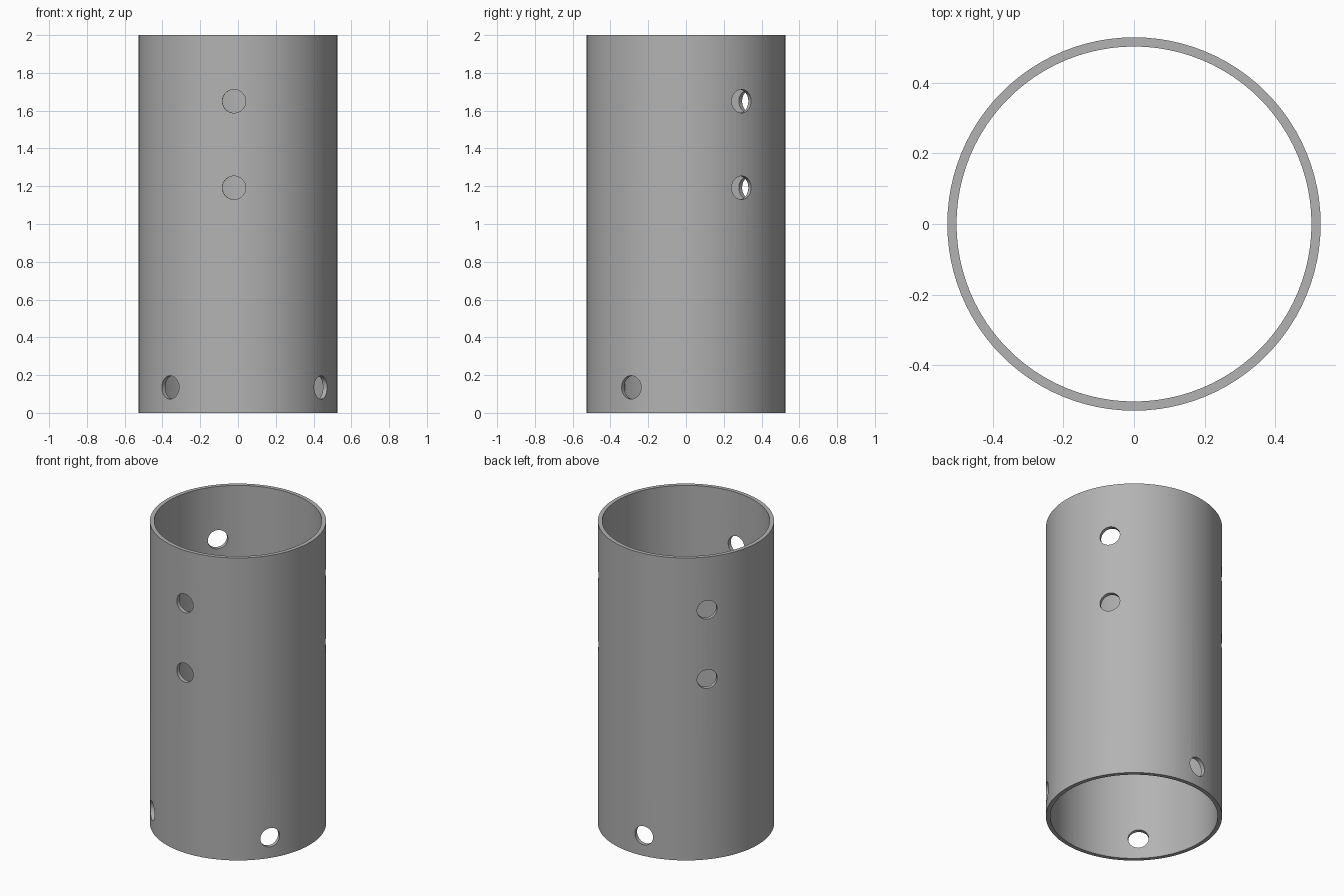
import bpy
import bmesh
from math import radians
from mathutils import Matrix, Vector

cube = bpy.data.objects.get("Cube")
if cube:
    bpy.data.objects.remove(cube, do_unlink=True)

OUTER, INNER, HEIGHT = 0.528, 0.502, 2.0
SEGMENTS = 96

# Hole heights, and the directions they face in degrees from +x
HOLE_ROWS = [
    (1.65, (-92.3, 34, 139)),
    (1.192, (-92.3, 34, 139)),
    (0.135, (-133, -33.5, 96.3)),
]
HOLE_RADIUS = 0.062


def make_object(name, bm):
    bmesh.ops.recalc_face_normals(bm, faces=bm.faces)
    mesh = bpy.data.meshes.new(name)
    bm.to_mesh(mesh)
    bm.free()
    obj = bpy.data.objects.new(name, mesh)
    bpy.context.collection.objects.link(obj)
    return obj


metal = bpy.data.materials.new("grey metal")
metal.use_nodes = True
colour = (0.45, 0.45, 0.45, 1)
metal.diffuse_color = colour
metal.node_tree.nodes["Principled BSDF"].inputs["Base Color"].default_value = colour

# Tube: wall profile spun around z
bm = bmesh.new()
corners = [bm.verts.new(p) for p in (
    (OUTER, 0, 0), (OUTER, 0, HEIGHT), (INNER, 0, HEIGHT), (INNER, 0, 0))]
edges = [bm.edges.new((corners[i], corners[(i + 1) % 4])) for i in range(4)]
bmesh.ops.spin(bm, geom=corners + edges, axis=(0, 0, 1), cent=(0, 0, 0),
               angle=radians(360), steps=SEGMENTS, use_merge=True)
bmesh.ops.remove_doubles(bm, verts=bm.verts, dist=0.0001)
tube = make_object("tube", bm)
tube.data.materials.append(metal)

# Radial drills for the round holes
bm = bmesh.new()
for z, angles in HOLE_ROWS:
    for angle in angles:
        place = (Matrix.Translation(Vector((0, 0, z)))
                 @ Matrix.Rotation(radians(angle), 4, 'Z')
                 @ Matrix.Translation(Vector((OUTER, 0, 0)))
                 @ Matrix.Rotation(radians(90), 4, 'Y'))
        bmesh.ops.create_cone(bm, cap_ends=True, segments=40, depth=0.2,
                              radius1=HOLE_RADIUS, radius2=HOLE_RADIUS, matrix=place)
drills = make_object("hole_cutter", bm)
drills.data.materials.append(metal)
drills.hide_render = True

# Cut the holes, then discard the drills
cut = tube.modifiers.new("holes", 'BOOLEAN')
cut.operation = 'DIFFERENCE'
cut.solver = 'EXACT'
cut.object = drills
bpy.ops.object.select_all(action='DESELECT')
tube.select_set(True)
bpy.context.view_layer.objects.active = tube
bpy.ops.object.modifier_apply(modifier=cut.name)
bpy.data.objects.remove(drills, do_unlink=True)
bpy.ops.object.shade_smooth_by_angle(angle=radians(30))
